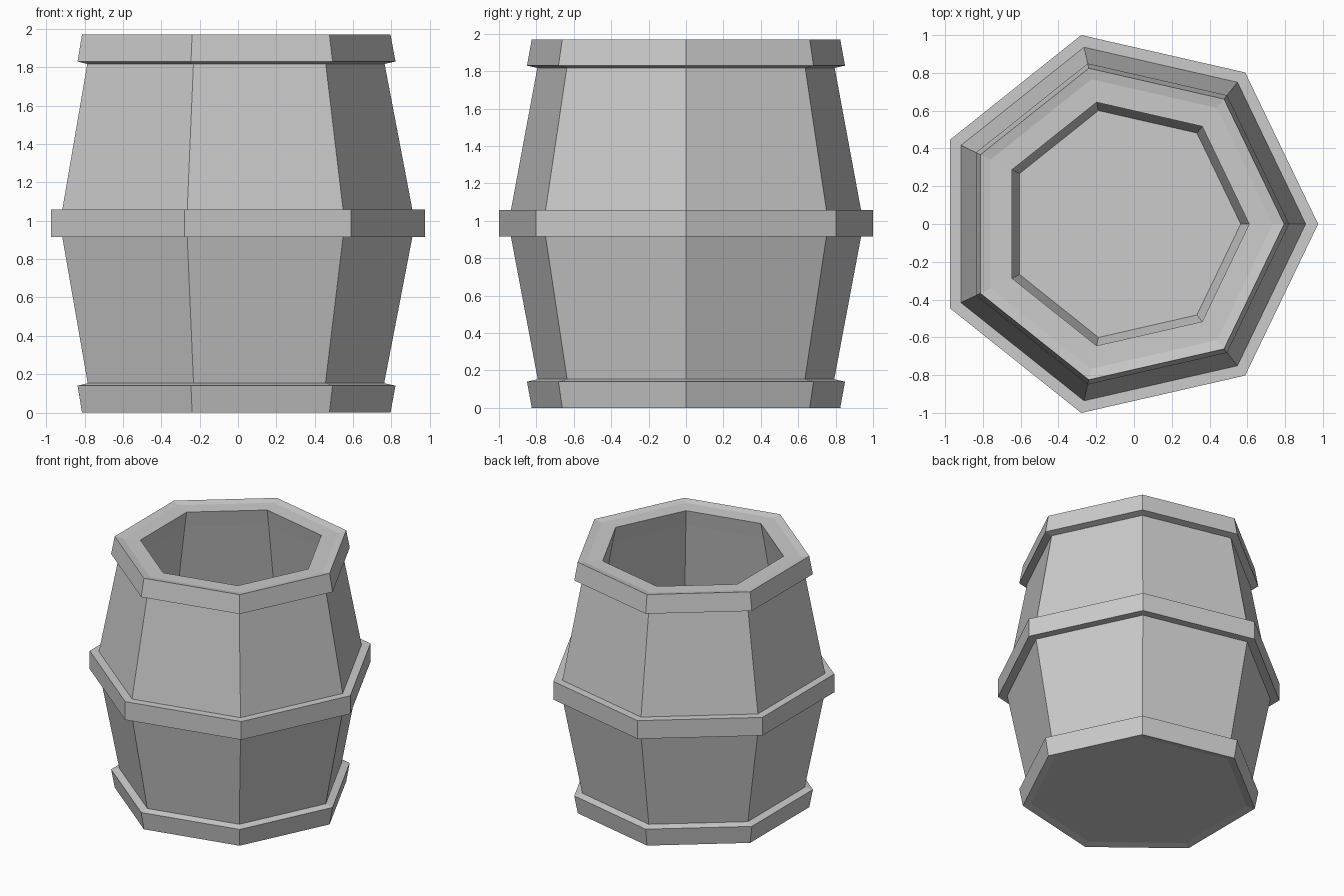
import bpy, bmesh
from math import cos, sin, tau

if "Cube" in bpy.data.objects:
    bpy.data.objects.remove(bpy.data.objects["Cube"])

SIDES = 7
CX = -0.051  # shifts the heptagon so its bounds are centred on x


def lathe(name, profile, closed=False):
    """Revolve (radius, z) points in seven flat sides; cap the ends unless closed."""
    bm = bmesh.new()
    rings = [[bm.verts.new((CX + r * cos(tau * i / SIDES), r * sin(tau * i / SIDES), z))
              for i in range(SIDES)] for r, z in profile]
    pairs = list(zip(rings, rings[1:]))
    if closed:
        pairs.append((rings[-1], rings[0]))
    else:
        bm.faces.new(rings[0])
        bm.faces.new(rings[-1])
    for a, b in pairs:
        for i in range(SIDES):
            j = (i + 1) % SIDES
            bm.faces.new((a[i], a[j], b[j], b[i]))
    bmesh.ops.recalc_face_normals(bm, faces=bm.faces[:])
    mesh = bpy.data.meshes.new(name)
    bm.to_mesh(mesh)
    bm.free()
    obj = bpy.data.objects.new(name, mesh)
    bpy.context.collection.objects.link(obj)
    return obj


# Hollow body: outside going up, over the rim, inside going down to the floor
lathe("barrel_body", [
    (0.786, 0.012), (0.813, 0.153), (0.960, 0.915), (0.960, 1.058), (0.813, 1.830), (0.786, 1.958),
    (0.661, 1.955), (0.688, 1.830), (0.836, 1.058), (0.836, 0.915), (0.616, 0.170)])

# Hoops: the end hoops follow the slant of the staves, the middle one is upright
end_hoop = [(0.786, 0.012), (0.846, 0.0), (0.872, 0.140), (0.813, 0.153)]
lathe("bottom_hoop", end_hoop, closed=True)
lathe("top_hoop", [(r, 1.97 - z) for r, z in end_hoop], closed=True)
lathe("middle_hoop", [(0.960, 0.915), (1.026, 0.915), (1.026, 1.058), (0.960, 1.058)], closed=True)
